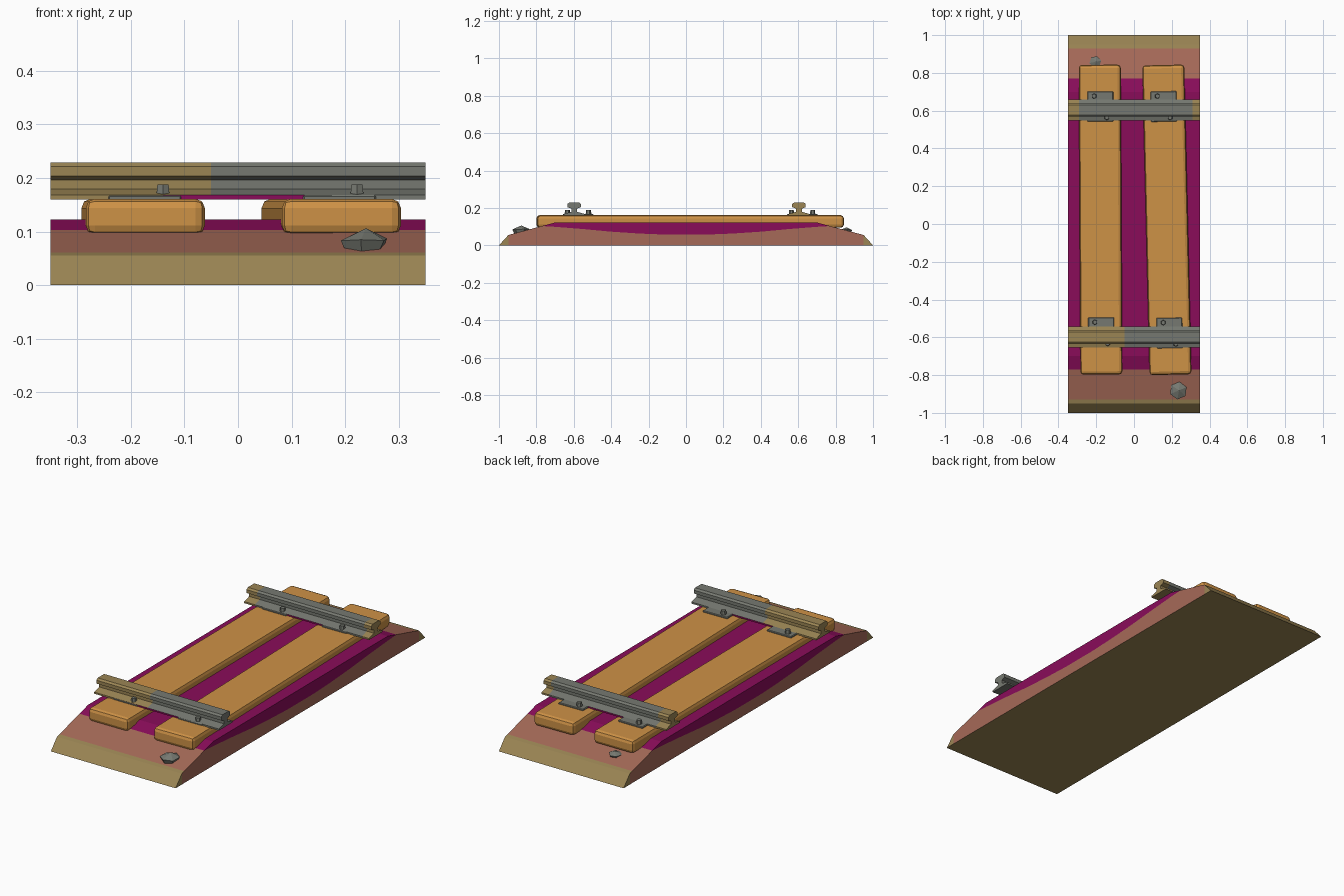
import bpy, bmesh, math, random
from mathutils import Vector

if "Cube" in bpy.data.objects:
    bpy.data.objects.remove(bpy.data.objects["Cube"])

random.seed(4)


def mat(name, r, g, b):
    m = bpy.data.materials.new(name)
    lin = [(c / 255 / 12.92 if c < 11 else ((c / 255 + 0.055) / 1.055) ** 2.4) for c in (r, g, b)]
    m.diffuse_color = (*lin, 1)
    m.use_nodes = True
    m.node_tree.nodes["Principled BSDF"].inputs["Base Color"].default_value = m.diffuse_color
    return m


TAN = mat("dry_tan", 155, 133, 84)
BROWN = mat("earth_brown", 166, 106, 88)
MAGENTA = mat("deep_magenta", 138, 12, 90)
WOOD = mat("orange_wood", 206, 146, 70)
STEEL = mat("steel_grey", 118, 121, 113)


def finish(name, bm, mats, loc=(0, 0, 0), rot=(0, 0, 0)):
    bmesh.ops.recalc_face_normals(bm, faces=bm.faces)
    me = bpy.data.meshes.new(name)
    bm.to_mesh(me)
    bm.free()
    for m in mats:
        me.materials.append(m)
    ob = bpy.data.objects.new(name, me)
    ob.location = loc
    ob.rotation_euler = rot
    bpy.context.collection.objects.link(ob)
    return ob


# Ballast bed: stations of (y, top height, colour boundary height), mirrored in y
half = [(1.0, 0.0, 0.0), (0.95, 0.055, 0.055), (0.93, 0.0604, 0.0604), (0.77, 0.103, 0.103),
        (0.70, 0.122, 0.099), (0.55, 0.122, 0.087), (0.40, 0.122, 0.073),
        (0.25, 0.122, 0.063), (0.10, 0.122, 0.057)]
stations = [(-y, t, m) for y, t, m in half] + half[::-1]
bm = bmesh.new()
W = 0.35
rings = []
for y, t, m in stations:
    rings.append([Vector((x, y, z)) for x, z in
                  ((-W, 0), (-W, m), (-W, t), (W, t), (W, m), (W, 0))])
for a, b in zip(rings, rings[1:]):
    ymid = abs(a[0].y + b[0].y) / 2
    top = 0 if ymid > 0.93 else 1 if ymid > 0.77 else 2
    side = 0 if ymid > 0.95 else 1
    for i in range(6):
        j = (i + 1) % 6
        pts = []
        for p in (a[i], a[j], b[j], b[i]):
            if all((p - q).length > 1e-6 for q in pts):
                pts.append(p)
        if len(pts) < 3:
            continue
        if i in (1, 3) and len({p.z for p in pts}) == 1 and i == 1:
            continue
        # skip the collapsed upper side strips outside the flat top
        if i in (1, 3 + 0) and i == 1 and ymid > 0.77:
            continue
        if i == 3 and ymid > 0.77:
            continue
        f = bm.faces.new([bm.verts.new(p) for p in pts])
        f.material_index = {0: side, 1: 2, 2: top, 3: 2, 4: side, 5: 0}[i]
bmesh.ops.remove_doubles(bm, verts=bm.verts, dist=1e-5)
finish("ballast_bed", bm, [TAN, BROWN, MAGENTA])


# Wooden sleepers: bevelled beams, each slightly turned
def box(name, size, loc, rotz, bevel, m, seg=1):
    bm = bmesh.new()
    bmesh.ops.create_cube(bm, size=1)
    bmesh.ops.scale(bm, vec=size, verts=bm.verts)
    bmesh.ops.bevel(bm, geom=bm.edges[:], offset=bevel, segments=seg, affect='EDGES', profile=0.5)
    return finish(name, bm, [m], loc, (0, 0, rotz))


box("sleeper_left", (0.222, 1.64, 0.067), (-0.177, 0.023, 0.1275), 0.005, 0.017, WOOD, 2)
box("sleeper_right", (0.222, 1.64, 0.067), (0.174, 0.022, 0.1275), 0.0235, 0.017, WOOD, 2)

# Steel rails: one profile (y, z) swept along x, with weathered stretches
right = [(0.055, 0.160), (0.055, 0.168), (0.015, 0.179), (0.015, 0.196),
         (0.036, 0.204), (0.036, 0.221), (0.026, 0.229)]
profile = right + [(-y, z) for y, z in right[::-1]]


def rail(name, yc, worn):
    bm = bmesh.new()
    xs = [-0.35, -0.29, -0.14, -0.05, 0.17, 0.31, 0.35]
    rows = [[bm.verts.new((x, y, z)) for y, z in profile] for x in xs]
    n = len(profile)
    for k in range(len(xs) - 1):
        xm = (xs[k] + xs[k + 1]) / 2
        for i in range(n):
            j = (i + 1) % n
            f = bm.faces.new((rows[k][i], rows[k][j], rows[k + 1][j], rows[k + 1][i]))
            low = max(profile[i][1], profile[j][1]) < 0.17
            f.material_index = 2 if low and -0.14 < xm < 0.17 else 1 if worn(xm) else 0
    for k in (0, -1):
        bm.faces.new(rows[k]).material_index = 1 if worn(xs[k]) else 0
    finish(name, bm, [STEEL, TAN, MAGENTA], (0, yc, 0))


rail("front_rail", -0.598, lambda x: x < -0.05)
rail("back_rail", 0.604, lambda x: x < -0.29 or x > 0.31)


# Tie plates with two diagonal bolts each
def bolt(name, x, y):
    bm = bmesh.new()
    bmesh.ops.create_cone(bm, cap_ends=True, segments=6, radius1=0.015, radius2=0.012, depth=0.028)
    finish(name, bm, [STEEL], (x, y, 0.174))


for label, x, y, r in (("front_left", -0.174, -0.575, 0.0), ("front_right", 0.188, -0.577, 0.02),
                       ("back_left", -0.178, 0.622, 0.0), ("back_right", 0.157, 0.622, 0.02)):
    box("plate_" + label, (0.137, 0.16, 0.014), (x, y, 0.161), r, 0.003, STEEL)
    bolt("outer_bolt_" + label, x - 0.033, y + 0.055)
    bolt("inner_bolt_" + label, x + 0.034, y - 0.058)


# Loose stones: squat tapered hexagons with a low peak
def stone(name, loc, radius, height, turn):
    bm = bmesh.new()
    levels = ((0.75, 0.0), (1.0, 0.5), (0.0, 1.0))
    rows = []
    for s, h in levels[:2]:
        rows.append([bm.verts.new((radius * s * math.cos(a), radius * s * math.sin(a),
                                   height * h + random.uniform(-0.003, 0.003)))
                     for a in (i * math.pi / 3 for i in range(6))])
    peak = bm.verts.new((0.004, 0, height))
    bm.faces.new(rows[0])
    for i in range(6):
        j = (i + 1) % 6
        bm.faces.new((rows[0][i], rows[0][j], rows[1][j], rows[1][i]))
        bm.faces.new((rows[1][i], rows[1][j], peak))
    finish(name, bm, [STEEL], loc, (0, 0, turn))


stone("front_stone", (0.235, -0.882, 0.063), 0.047, 0.043, 0.4)
stone("back_stone", (-0.205, 0.858, 0.07), 0.032, 0.026, 0.2)
